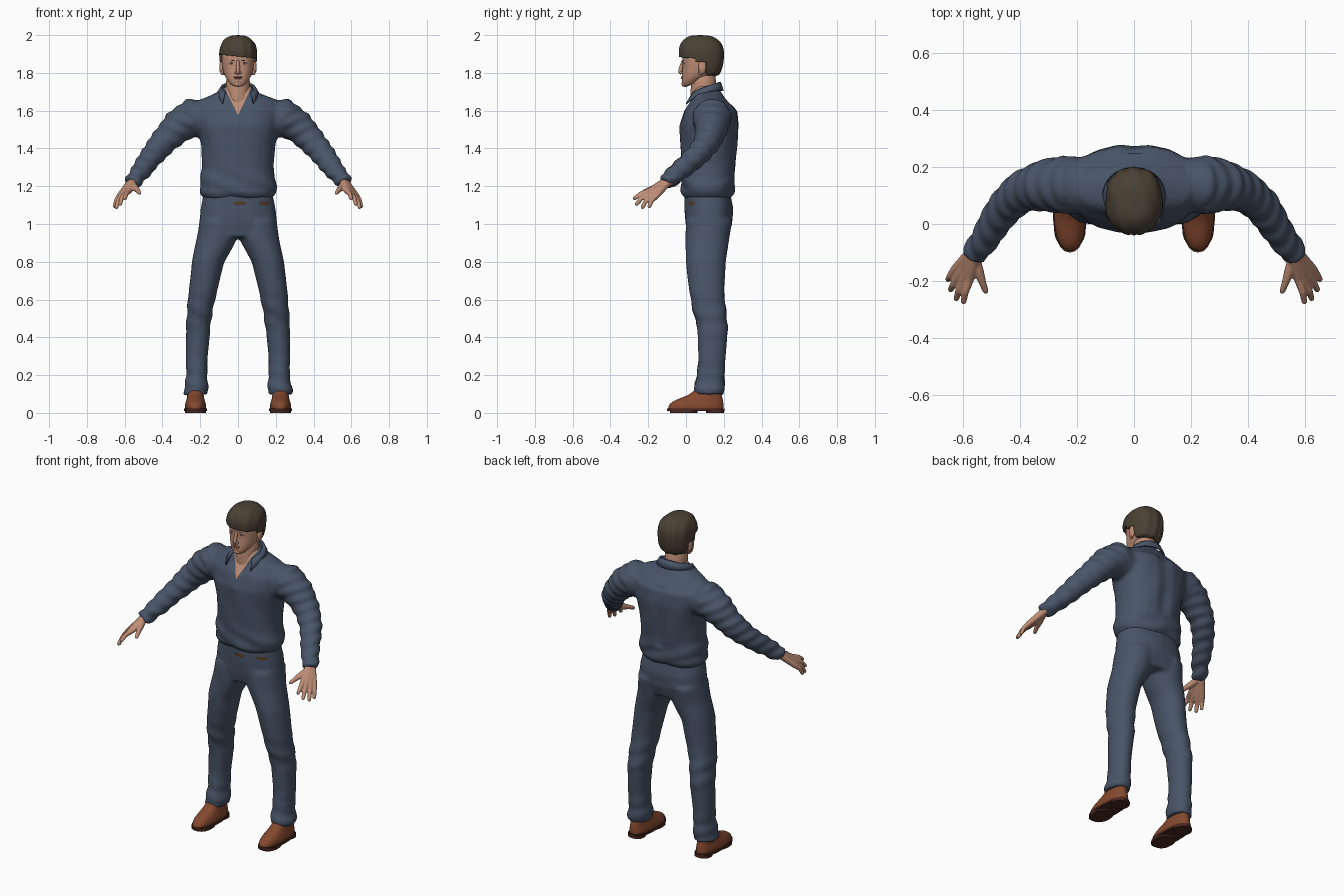
import bpy, bmesh
from math import sin, cos, pi, copysign
from mathutils import Vector

cube = bpy.data.objects.get("Cube")
if cube:
    bpy.data.objects.remove(cube)


def material(name, r, g, b):
    m = bpy.data.materials.new(name)
    m.use_nodes = True
    m.diffuse_color = (r, g, b, 1)
    m.node_tree.nodes["Principled BSDF"].inputs["Base Color"].default_value = (r, g, b, 1)
    return m


DENIM = material("dark blue cloth", .065, .09, .138)
SKIN = material("skin", .52, .27, .18)
HAIR = material("dark brown hair", .07, .053, .034)
LEATHER = material("brown leather", .23, .065, .028)
SOLE = material("dark sole", .07, .022, .014)
BELT = material("belt brown", .09, .045, .02)
LIP = material("lips", .34, .14, .10)
WHITE = material("eye white", .55, .50, .46)
IRIS = material("dark iris", .03, .025, .022)


def loft(bm, rings):
    rows = [[bm.verts.new(p) for p in r] for r in rings]
    n = len(rows[0])
    for a, b in zip(rows, rows[1:]):
        for i in range(n):
            bm.faces.new((a[i], a[(i + 1) % n], b[(i + 1) % n], b[i]))
    bm.faces.new(rows[0])
    bm.faces.new(rows[-1])


def ring(z, front, back, rx, cx=0, rise=0, n=24, p=2.3):
    """Rounded outline lying flat, optionally rising to the back."""
    pts = []
    for i in range(n):
        c, s = cos(2 * pi * i / n), sin(2 * pi * i / n)
        x = cx + rx * copysign(abs(c) ** (2 / p), c)
        v = .5 + .5 * copysign(abs(s) ** (2 / p), s)
        pts.append(Vector((x, front + (back - front) * v, z + rise * v)))
    return pts


def tube(bm, pts, side=1, n=12):
    """Round limb through (x, y, z, radius) points."""
    c = [Vector((p[0] * side, p[1], p[2])) for p in pts]
    rings = []
    for i, p in enumerate(pts):
        t = (c[min(i + 1, len(c) - 1)] - c[max(i - 1, 0)]).normalized()
        u = t.cross(Vector((0, 1, 0) if abs(t.z) > .9 else (0, 0, 1))).normalized()
        w = t.cross(u)
        rings.append([c[i] + p[3] * (u * cos(2 * pi * k / n) + w * sin(2 * pi * k / n)) for k in range(n)])
    loft(bm, rings)


def make(bm, name, *mats, voxel=0, smooth=4, levels=0):
    bmesh.ops.recalc_face_normals(bm, faces=bm.faces)
    for f in bm.faces:
        f.smooth = True
    me = bpy.data.meshes.new(name)
    bm.to_mesh(me)
    bm.free()
    ob = bpy.data.objects.new(name, me)
    bpy.context.collection.objects.link(ob)
    for m in mats:
        me.materials.append(m)
    if levels:
        ob.modifiers.new("round", 'SUBSURF').levels = levels
        ob.modifiers["round"].render_levels = levels
    if voxel:
        r = ob.modifiers.new("fuse", 'REMESH')
        r.mode, r.voxel_size, r.use_smooth_shade = 'VOXEL', voxel, True
        s = ob.modifiers.new("soften", 'SMOOTH')
        s.factor, s.iterations = .5, smooth
    return ob


def edit(ob, mats, shape, cuts, rule):
    """Bake modifiers, reshape, cut along planes, colour faces by rule (None deletes)."""
    dg = bpy.context.evaluated_depsgraph_get()
    me = bpy.data.meshes.new_from_object(ob.evaluated_get(dg))
    ob.modifiers.clear()
    ob.data = me
    me.materials.clear()
    for m in mats:
        me.materials.append(m)
    bm = bmesh.new()
    bm.from_mesh(me)
    bm.normal_update()
    moves = [(v, v.normal * shape(v.co)) for v in bm.verts]
    for v, d in moves:
        v.co += d
    for co, no in cuts:
        bmesh.ops.bisect_plane(bm, geom=bm.verts[:] + bm.edges[:] + bm.faces[:], plane_co=co, plane_no=no)
    gone = []
    for f in bm.faces:
        f.smooth = True
        k = rule(f.calc_center_median())
        if k is None:
            gone.append(f)
        else:
            f.material_index = k
    bmesh.ops.delete(bm, geom=gone, context='FACES')
    bm.to_mesh(me)
    bm.free()


def ball(name, mat, loc, scale):
    bm = bmesh.new()
    bmesh.ops.create_uvsphere(bm, u_segments=16, v_segments=10, radius=1)
    for v in bm.verts:
        v.co = Vector([l + a * b for l, a, b in zip(loc, v.co, scale)])
    return make(bm, name, mat)


# Shirt: torso and sleeves fused, then creased, with an open neck
bm = bmesh.new()
loft(bm, [ring(*r) for r in (
    (1.135, -.005, .235, .183), (1.165, -.025, .255, .203), (1.22, -.025, .257, .203), (1.3, -.025, .262, .19),
    (1.42, -.03, .275, .197), (1.52, -.034, .282, .22), (1.6, -.01, .272, .24), (1.66, .03, .212, .2),
    (1.7, .037, .185, .1), (1.73, .05, .165, .07))])
for s in (1, -1):
    tube(bm, [(.15, .135, 1.555, .095), (.25, .137, 1.56, .104), (.32, .135, 1.515, .088), (.39, .115, 1.44, .073),
              (.45, .065, 1.37, .063), (.51, -.03, 1.285, .053), (.55, -.09, 1.235, .046), (.565, -.112, 1.218, .042)], s, 20)
shirt = make(bm, "shirt", DENIM, voxel=.011, smooth=5)


def shirt_folds(c):
    waist = max(0, 1 - abs(c.z - 1.2) / .12)
    spine = -.01 * max(0, 1 - abs(c.x) / .05) if c.y > .2 and 1.25 < c.z < 1.62 else 0
    sleeve = .003 * sin(95 * (c.z - .5 * abs(c.x)) + 9 * c.y) if abs(c.x) > .24 else 0
    return spine + sleeve + .004 * waist * sin(26 * c.x + 60 * c.z) + .0015 * sin(40 * c.x + 22 * c.z)


def open_neck(c):
    return int(c.y < .09 and c.z > 1.575 + 2.1 * abs(c.x))


edit(shirt, (DENIM, SKIN), shirt_folds, [((0, 0, 1.575), (s * 2.1, 0, -1)) for s in (1, -1)], open_neck)

# Collar
bm = bmesh.new()
N = 28
rows = []
for i in range(N + 1):
    t = 2 * i / N - 1
    a, k = 2.3 * t, abs(t) ** 4
    rows.append([bm.verts.new(p) for p in (
        (.078 * sin(a), .1 + .073 * cos(a), 1.717 + .035 * cos(a)),
        (.092 * sin(a), .1 + .084 * cos(a) - .008 * k, 1.728 + .025 * cos(a) - .012 * k),
        (.112 * sin(a), .1 + .1 * cos(a) - .035 * k, 1.708 - .07 * k))])
for a, b in zip(rows, rows[1:]):
    for j in (0, 1):
        bm.faces.new((a[j], a[j + 1], b[j + 1], b[j]))
collar = make(bm, "collar", DENIM)
collar.modifiers.new("cloth", 'SOLIDIFY').thickness = .008

# Trousers: hips and legs fused, belt peeking out under the shirt hem
bm = bmesh.new()
loft(bm, [ring(*r) for r in ((.93, .01, .225, .17), (1, -.003, .245, .208), (1.08, -.008, .25, .198), (1.17, -.008, .232, .18))])
for s in (1, -1):
    loft(bm, [ring(z, f, b, rx, s * cx, p=2.1) for z, cx, f, b, rx in (
        (.095, .223, .04, .203, .066), (.13, .223, .043, .204, .065), (.2, .217, .056, .206, .056),
        (.3, .218, .066, .21, .058), (.45, .212, .06, .222, .065), (.55, .2, .033, .212, .069),
        (.65, .185, .015, .203, .075), (.8, .158, .0, .21, .087), (.92, .112, -.002, .228, .107), (1.02, .104, 0, .245, .1))])
trousers = make(bm, "trousers", DENIM, voxel=.011, smooth=5)


def trouser_folds(c):
    ankle = max(0, 1 - c.z / .3)
    knee = max(0, 1 - abs(c.z - .52) / .15)
    return .006 * ankle * sin(75 * c.z + 18 * c.x) + .003 * knee * sin(60 * c.z + 30 * c.x) + .0012 * sin(35 * c.x + 18 * c.z)


def belt_patch(c):
    return int(c.y < .06 and 1.1 < c.z < 1.12 and (-.02 < c.x < .04 or .115 < c.x < .165 or c.x < -.17))


edit(trousers, (DENIM, BELT), trouser_folds,
     [((0, 0, z), (0, 0, 1)) for z in (1.1, 1.12)] + [((x, 0, 0), (1, 0, 0)) for x in (-.02, .04, .115, .165)], belt_patch)

# Hands, shoes and ears on both sides
for s, side in ((1, "left"), (-1, "right")):
    bm = bmesh.new()
    wrist = Vector((.567, -.112, 1.216))
    for knuckle, tip in (((.577, -.193, 1.175), (.6, -.28, 1.132)), ((.597, -.195, 1.162), (.626, -.268, 1.1)),
                         ((.614, -.181, 1.152), (.646, -.235, 1.082)), ((.627, -.158, 1.148), (.655, -.198, 1.086))):
        k, t = Vector(knuckle), Vector(tip)
        base = wrist + (k - Vector((.604, -.182, 1.159))) * .35
        bend = k.lerp(t, .5) + Vector((.004, -.004, .006))
        tube(bm, [(*(base + Vector((-.01, .025, .012))), .021), (*base, .021), (*k, .0165), (*bend, .0125), (*k.lerp(t, .92), .0105), (*t, .006)], s)
    tube(bm, [(.56, -.118, 1.21, .02), (.545, -.165, 1.192, .018), (.532, -.205, 1.178, .0135), (.521, -.235, 1.164, .0105), (.518, -.243, 1.16, .006)], s)
    make(bm, side + "_hand", SKIN, voxel=.0045, smooth=3)

    x = s * .225
    bm = bmesh.new()
    loft(bm, [ring(z, f, b, r, x) for z, f, b, r in (
        (.016, -.09, .195, .05), (.024, -.097, .2, .057), (.045, -.092, .2, .056), (.065, -.065, .197, .05),
        (.082, -.02, .193, .045), (.1, .025, .188, .043), (.13, .05, .18, .04))])
    make(bm, side + "_shoe", LEATHER, levels=2)
    bm = bmesh.new()
    for bottom, top, f, b, r in ((.01, .024, -.1, .203, .06), (0, .016, -.085, .06, .056), (0, .016, .105, .2, .05)):
        loft(bm, [ring(bottom, f, b, r, x), ring(top, f, b, r, x)])
    sole = make(bm, side + "_sole", SOLE)
    bpy.context.view_layer.objects.active = sole
    sole.select_set(True)
    bpy.ops.object.shade_smooth_by_angle()
    sole.select_set(False)

    ball(side + "_ear", SKIN, (s * .087, .086, 1.83), (.012, .021, .036))
    ball(side + "_earlobe", SKIN, (s * .083, .077, 1.802), (.008, .012, .014))

    # Eyes, brows and nostrils
    ball(side + "_eye", WHITE, (s * .033, -.008, 1.851), (.014, .008, .006))
    ball(side + "_iris", IRIS, (s * .033, -.0125, 1.851), (.0058, .005, .0056))
    for part, z, y, r in (("brow", 1.867, -.013, .0042), ("eyelid", 1.857, -.0125, .0025)):
        bm = bmesh.new()
        tube(bm, [(.014, y - .003, z - .004, r), (.034, y, z + .001, r), (.054, y + .016, z - .003, r * .6)], s, 8)
        make(bm, side + "_" + part, HAIR, levels=1)
    ball(side + "_nostril", SKIN, (s * .011, -.023, 1.801), (.008, .01, .007))

# Head, neck, nose and mouth
bm = bmesh.new()
loft(bm, [ring(z, f, b, r, rise=rise) for z, f, b, r, rise in (
    (1.722, .0, .06, .028, .03), (1.73, -.019, .1, .046, .04), (1.757, -.023, .13, .064, .035),
    (1.79, -.022, .16, .076, .01), (1.83, -.017, .175, .084, 0), (1.868, -.021, .18, .088, 0),
    (1.9, -.02, .18, .087, 0), (1.95, 0, .17, .075, 0), (1.98, .03, .13, .05, 0))])
make(bm, "head", SKIN, levels=2)
bm = bmesh.new()
loft(bm, [ring(*r, p=2) for r in ((1.55, .02, .18, .07), (1.68, .022, .165, .066), (1.74, .026, .158, .063), (1.82, .03, .16, .064))])
make(bm, "neck", SKIN, levels=1)
bm = bmesh.new()
tube(bm, [(0, -.012, 1.872, .008), (0, -.021, 1.848, .009), (0, -.029, 1.82, .011), (0, -.031, 1.805, .0125), (0, -.022, 1.793, .009)])
make(bm, "nose", SKIN, levels=1)
ball("upper_lip", LIP, (0, -.02, 1.778), (.024, .007, .0035))
ball("lower_lip", LIP, (0, -.02, 1.771), (.02, .007, .0045))
ball("chin", SKIN, (0, -.008, 1.742), (.024, .016, .016))

# Hair: combed cap with fringe and openings for the face and ears
bm = bmesh.new()
loft(bm, [ring(z, f, b, r) for z, f, b, r in (
    (1.782, 0, .165, .07), (1.795, -.02, .18, .084), (1.83, -.025, .194, .096), (1.88, -.037, .201, .101),
    (1.92, -.042, .201, .102), (1.96, -.03, .188, .09), (1.988, 0, .155, .062), (2.0, .03, .12, .03))])
hair = make(bm, "hair", HAIR, levels=3)


def face_gap(c):
    fringe = c.z < 1.887 - .1 * c.x and c.y < .05
    return None if fringe or (c.z < 1.857 and c.y < .108) else 0


edit(hair, (HAIR,), lambda c: .0018 * sin(120 * c.x + 40 * c.y) * min(1, abs(2 - c.z) * 20),
     [((0, 0, 1.887), (.1, 0, 1)), ((0, .05, 0), (0, 1, 0)), ((0, 0, 1.857), (0, 0, 1)), ((0, .108, 0), (0, 1, 0))], face_gap)
hair.modifiers.new("thickness", 'SOLIDIFY').thickness = .014
